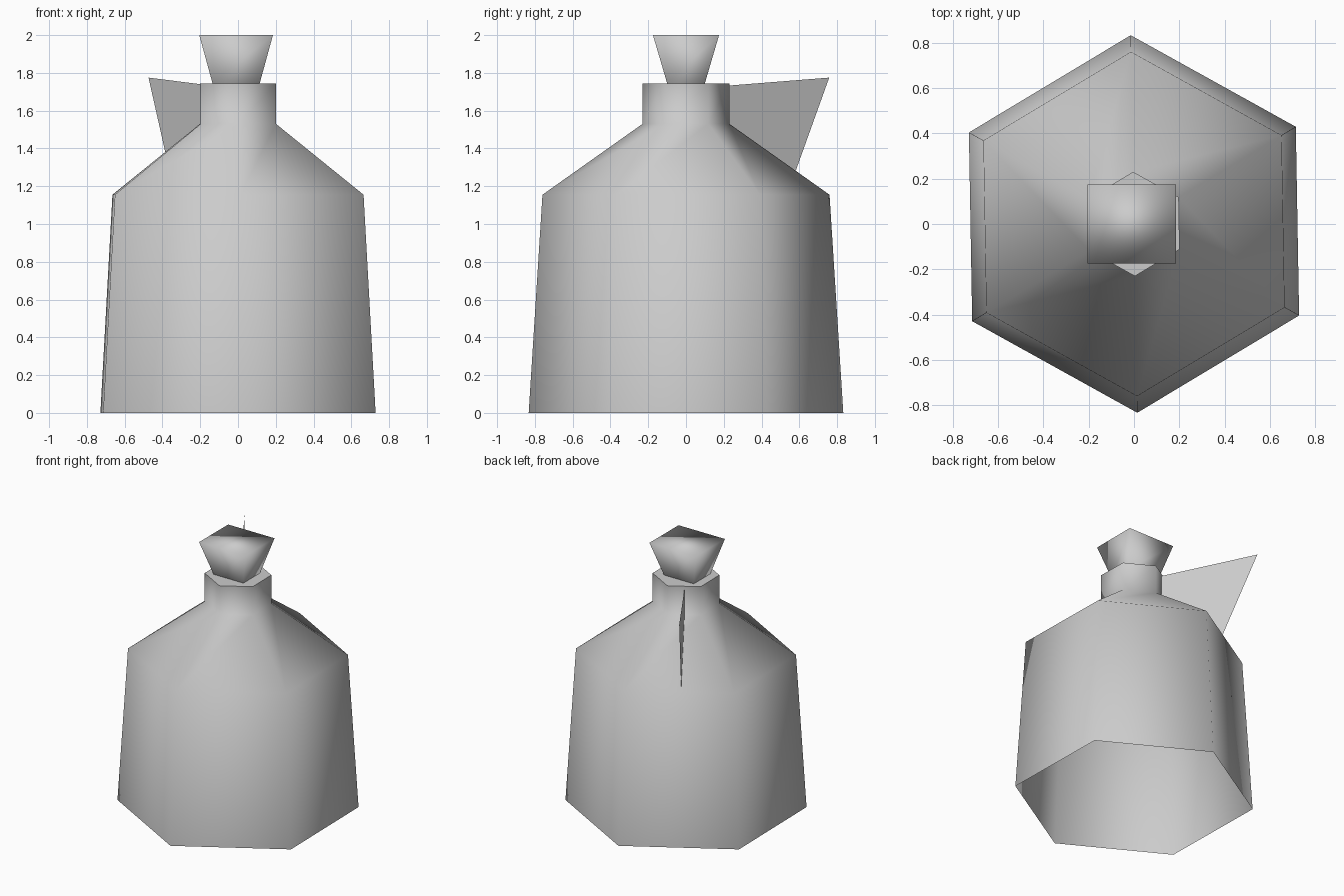
import bpy, bmesh
from math import cos, sin, radians

cube = bpy.data.objects.get("Cube")
if cube:
    bpy.data.objects.remove(cube, do_unlink=True)

GREY = (0.6, 0.6, 0.6, 1.0)
grey = bpy.data.materials.new("plain_grey")
grey.use_nodes = True
grey.diffuse_color = GREY
shader = next(n for n in grey.node_tree.nodes if n.type == 'BSDF_PRINCIPLED')
shader.inputs["Base Color"].default_value = GREY


def finish(name, bm):
    """Turn a bmesh into a named grey object."""
    mesh = bpy.data.meshes.new(name)
    bm.to_mesh(mesh)
    bm.free()
    mesh.materials.append(grey)
    obj = bpy.data.objects.new(name, mesh)
    bpy.context.collection.objects.link(obj)
    return obj


def loft(name, rings, smooth_cap):
    """Smooth skin through rings from bottom to top, open below, capped above."""
    bm = bmesh.new()
    loops = [[bm.verts.new(p) for p in ring] for ring in rings]
    for low, high in zip(loops, loops[1:]):
        n = len(low)
        for i in range(n):
            j = (i + 1) % n
            bm.faces.new((low[i], low[j], high[j], high[i])).smooth = True
    bm.faces.new(loops[-1]).smooth = smooth_cap
    return finish(name, bm)


def hexagon(radius, z):
    angles = [radians(31 + 60 * i) for i in range(6)]
    return [(radius * cos(a), radius * sin(a), z) for a in angles]


def rectangle(half_x, half_y, z):
    corners = ((-1, -1), (1, -1), (1, 1), (-1, 1))
    return [(-0.01 + half_x * sx, half_y * sy, z) for sx, sy in corners]


# Six-sided bottle: tapered wall, sloping shoulder, straight neck
profile = [(0.833, 0), (0.76, 1.155), (0.23, 1.53), (0.23, 1.745)]
loft("bottle_body", [hexagon(r, z) for r, z in profile], False)

# Flared four-sided stopper
loft("stopper", [rectangle(0.125, 0.1, 1.745), rectangle(0.195, 0.175, 2)], True)

# Thin fin handle standing on the back shoulder, as (radius, height) points
fin_angle = radians(122)
outline = [(0.15, 1.725), (0.894, 1.775), (0.625, 1.14), (0.15, 1.45)]
bm = bmesh.new()
bm.faces.new([bm.verts.new((r * cos(fin_angle), r * sin(fin_angle), z))
              for r, z in outline])
finish("fin_handle", bm)
